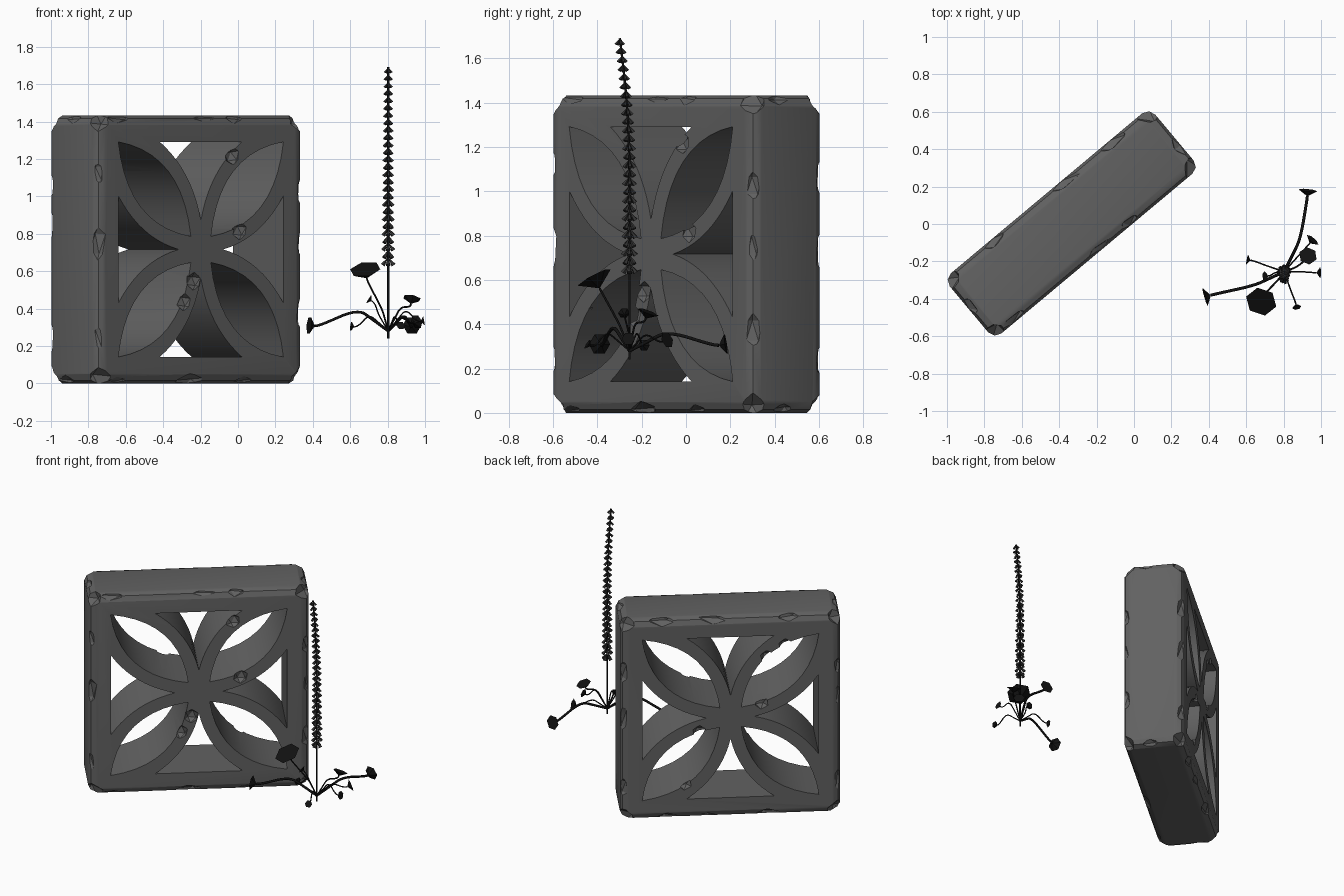
import bpy, bmesh, math, random
from mathutils import Vector, Matrix

if "Cube" in bpy.data.objects:
    bpy.data.objects.remove(bpy.data.objects["Cube"])

random.seed(4)


def material(name, g):
    m = bpy.data.materials.new(name)
    m.diffuse_color = (g, g, g, 1)
    m.use_nodes = True
    m.node_tree.nodes["Principled BSDF"].inputs["Base Color"].default_value = m.diffuse_color
    return m


STONE = material("stone", 0.12)
LEAF = material("dark_leaf", 0.006)
FLOWER = material("dark_flower", 0.035)


def make_object(name, bm, mat):
    bmesh.ops.recalc_face_normals(bm, faces=bm.faces)
    me = bpy.data.meshes.new(name)
    bm.to_mesh(me)
    bm.free()
    ob = bpy.data.objects.new(name, me)
    bpy.context.collection.objects.link(ob)
    me.materials.append(mat)
    return ob


def activate(ob):
    bpy.ops.object.select_all(action='DESELECT')
    ob.select_set(True)
    bpy.context.view_layer.objects.active = ob


def carve(target, cutter):
    mod = target.modifiers.new("carve", 'BOOLEAN')
    mod.operation = 'DIFFERENCE'
    mod.solver = 'EXACT'
    mod.use_self = True
    mod.object = cutter
    activate(target)
    bpy.ops.object.modifier_apply(modifier=mod.name)
    bpy.data.objects.remove(cutter)


# Stone block with worn edges, built around its own centre
H, D = 0.716, 0.21
bm = bmesh.new()
bmesh.ops.create_cube(bm, size=1, matrix=Matrix.Diagonal((2 * H, 2 * D, 2 * H, 1)))
bmesh.ops.bevel(bm, geom=bm.edges[:], offset=0.05, segments=2, profile=0.5, affect='EDGES')
block = make_object("pierced_stone_block", bm, STONE)


# Openings: four diagonal leaves and four curved triangles
def prism(bm, outline, angle):
    rot = Matrix.Rotation(angle, 4, 'Y')
    face = bm.faces.new([bm.verts.new(rot @ Vector((u, -0.4, w))) for u, w in outline])
    ext = bmesh.ops.extrude_face_region(bm, geom=[face])['geom']
    bmesh.ops.translate(bm, vec=(0, 0.8, 0), verts=[g for g in ext if isinstance(g, bmesh.types.BMVert)])


N = 10
ts = [i / N for i in range(N + 1)]
upper = []
for t in ts:
    along, side = 0.07 + 0.505 * t, 0.135 * (1 - (2 * t - 1) ** 2) / math.sqrt(2)
    upper.append((along - side, along + side))
leaf = upper + [(w, u) for u, w in reversed(upper[1:-1])]
# quadratic curve for the side of the triangle
side = [(2 * t * (1 - t) * 0.06 + t * t * 0.285,
         (1 - t) ** 2 * 0.155 + 2 * t * (1 - t) * 0.42 + t * t * 0.574) for t in ts]
triangle = side + [(-u, w) for u, w in reversed(side[1:])]
bm = bmesh.new()
for k in range(4):
    prism(bm, leaf, k * math.pi / 2)
    prism(bm, triangle, k * math.pi / 2)
carve(block, make_object("opening_cutter", bm, STONE))

# Chips knocked out of outer edges, corners and ribs
bm = bmesh.new()


def chip(pos, size):
    rot = Matrix.Rotation(random.uniform(-0.2, 0.2), 4, Vector((1, 1, 1)))
    m = Matrix.Translation(pos) @ rot @ Matrix.Diagonal((*size, 1))
    bmesh.ops.create_icosphere(bm, subdivisions=1, radius=1, matrix=m)


for a in (-1, 1):
    for b in (-1, 1):
        for s in (-0.42, 0.05, 0.4):
            s += random.uniform(-0.1, 0.1)
            r, l = random.uniform(0.035, 0.055), random.uniform(0.07, 0.13)
            chip((a * H, b * D, s), (r, r, l))
            chip((s + 0.1 * a, a * D, b * H), (l, r, r))
        chip((a * H, random.uniform(-0.08, 0.08), b * H), (0.045, 0.07, 0.045))
        for c in (-1, 1):
            chip((a * H, b * D, c * H), (0.1, 0.09, 0.1))
# broken rib ends: across, depth and height of each chip
for u, v, w in ((-0.05, -D, -0.17), (-0.12, -D, -0.28), (0.27, -D, 0.1), (-0.4, -D, -0.27),
                (0.22, -D, 0.5), (-0.2, D, 0.1), (-0.36, D, 0.5), (0.2, D, -0.1),
                (0.3, D, -0.46), (-0.24, D, 0.42)):
    chip((u, v, w), (0.05, 0.04, 0.05))
carve(block, make_object("chip_cutter", bm, STONE))
activate(block)
bpy.ops.object.shade_smooth_by_angle(angle=math.radians(25))
block.matrix_world = Matrix.Translation((-0.333, 0.003, H)) @ Matrix.Rotation(math.radians(39.9), 4, 'Z')


# Plant stems
def stem(name, pts, r):
    cu = bpy.data.curves.new(name, 'CURVE')
    cu.dimensions = '3D'
    cu.bevel_depth = r
    cu.bevel_resolution = 1
    sp = cu.splines.new('NURBS')
    sp.points.add(len(pts) - 1)
    for p, co in zip(sp.points, pts):
        p.co = (*co, 1)
    sp.use_endpoint_u = True
    sp.order_u = 3
    sp.resolution_u = 5
    cu.materials.append(LEAF)
    ob = bpy.data.objects.new(name, cu)
    bpy.context.collection.objects.link(ob)
    activate(ob)
    bpy.ops.object.convert(target='MESH')


BASE = Vector((0.803, -0.255, 0.28))


def spike(z):
    k = max(0, (z - 1.1) / 0.6)
    return Vector((0.803, -0.255 - 0.045 * k * k, z))


stem("main_stem", [spike(z) for z in (0.24, 0.5, 0.8, 1.1, 1.3, 1.5, 1.69)], 0.006)


# Cupped six-sided leaves on arching stalks: centre, radius, facing, stalk radius, bow point
def cup(bm, apex, axis, r, n, length):
    m = Matrix.Translation(apex) @ axis.to_track_quat('Z', 'Y').to_matrix().to_4x4()
    tip = bm.verts.new(apex)
    ring = [bm.verts.new(m @ Vector((r * math.cos(i * math.tau / n), r * math.sin(i * math.tau / n), length)))
            for i in range(n)]
    for i in range(n):
        bm.faces.new((tip, ring[i], ring[(i + 1) % n]))
    bm.faces.new(ring)


LEAVES = [
    ((0.93, 0.18, 0.31), 0.05, (0.1, 1, 0.15), 0.008, (0.89, -0.08, 0.37)),
    ((0.38, -0.39, 0.31), 0.05, (-1, -0.3, 0.1), 0.008, (0.64, -0.33, 0.40)),
    ((0.68, -0.415, 0.61), 0.085, (-0.15, -0.45, 0.85), 0.005, (0.77, -0.30, 0.40)),
    ((0.93, -0.17, 0.455), 0.05, (0.15, 0.35, 0.9), 0.005, (0.87, -0.23, 0.41)),
    ((0.955, -0.085, 0.33), 0.04, (0.6, 0.7, 0.3), 0.004, (0.87, -0.18, 0.36)),
    ((0.87, -0.445, 0.31), 0.025, (0.2, -0.8, 0.5), 0.004, (0.84, -0.36, 0.37)),
    ((0.605, -0.19, 0.305), 0.027, (-1, 0.2, 0.1), 0.004, (0.70, -0.22, 0.37)),
    ((0.995, -0.26, 0.335), 0.03, (1, 0, 0.2), 0.004, (0.90, -0.255, 0.40)),
    ((0.70, -0.28, 0.45), 0.027, (-0.8, -0.1, 0.5), 0.004, (0.75, -0.26, 0.37)),
]
bm = bmesh.new()
for i, (c, r, face, sr, bow) in enumerate(LEAVES):
    axis = Vector(face).normalized()
    apex = Vector(c) - axis * r * 0.65
    cup(bm, apex, axis, r, 6, r * 0.65)
    stem("leaf_stalk_%d" % (i + 1), [BASE, BASE.lerp(Vector(bow), 0.5), bow, apex - axis * 0.02, apex], sr)
make_object("cupped_leaves", bm, LEAF)

# Drooping florets in whorls up the spike
bm = bmesh.new()
ROWS = 27
for i in range(ROWS):
    f = i / (ROWS - 1)
    s = 1 - 0.35 * f
    for k in range(4):
        a = i * 0.8 + k * math.pi / 2
        out = Vector((math.cos(a), math.sin(a), -1.5)).normalized()
        cup(bm, spike(0.675 + 1.015 * f), out, 0.013 * s, 5, 0.052 * s)
make_object("flower_spike", bm, FLOWER)
